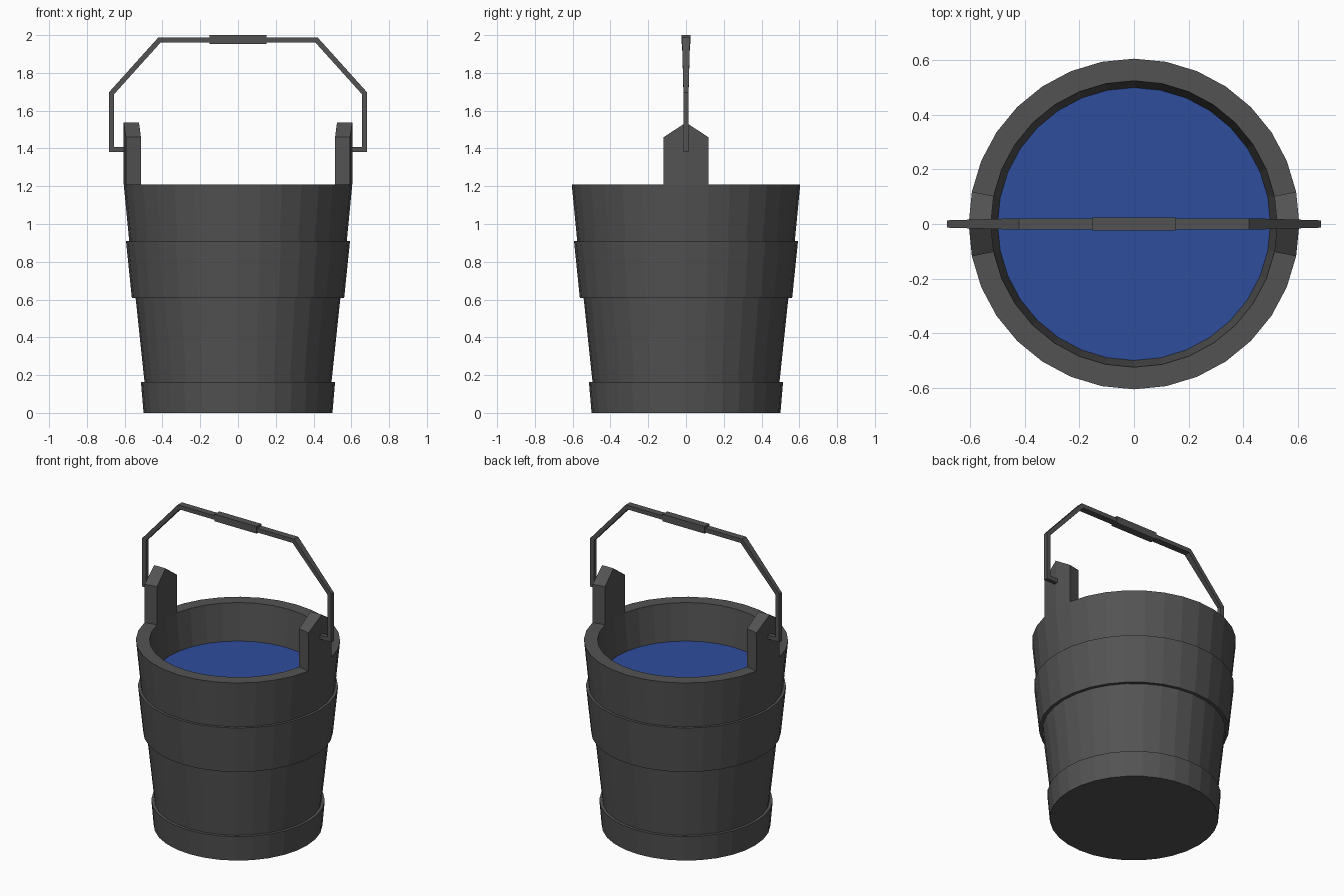
import bpy, bmesh, math
from mathutils import Vector

if "Cube" in bpy.data.objects:
    bpy.data.objects.remove(bpy.data.objects["Cube"], do_unlink=True)

SIDES = 32


def material(name, rgb):
    m = bpy.data.materials.new(name)
    m.use_nodes = True
    m.diffuse_color = (*rgb, 1)
    bsdf = m.node_tree.nodes["Principled BSDF"]
    bsdf.inputs["Base Color"].default_value = (*rgb, 1)
    bsdf.inputs["Roughness"].default_value = 0.8
    return m


GREY = material("dark grey", (0.086, 0.086, 0.086))
BLUE = material("water blue", (0.028, 0.075, 0.335))


def finish(name, bm, mat):
    bmesh.ops.recalc_face_normals(bm, faces=bm.faces)
    me = bpy.data.meshes.new(name)
    bm.to_mesh(me)
    bm.free()
    me.materials.append(mat)
    ob = bpy.data.objects.new(name, me)
    bpy.context.collection.objects.link(ob)
    return ob


def ring(bm, r, z):
    return [bm.verts.new((r * math.cos(2 * math.pi * i / SIDES),
                          r * math.sin(2 * math.pi * i / SIDES), z)) for i in range(SIDES)]


def bridge(bm, a, b):
    n = len(a)
    for i in range(n):
        j = (i + 1) % n
        bm.faces.new((a[i], a[j], b[j], b[i]))


# Bucket wall: outer profile with stepped hoops, rim, inner wall and floor
profile = [(0.50, 0), (0.514, 0.163), (0.495, 0.163), (0.542, 0.608), (0.562, 0.608),
           (0.593, 0.91), (0.576, 0.91), (0.605, 1.21), (0.524, 1.21), (0.405, 0.06)]
bm = bmesh.new()
rings = [ring(bm, r, z) for r, z in profile]
for a, b in zip(rings, rings[1:]):
    bridge(bm, a, b)
bm.faces.new(rings[0])
bm.faces.new(rings[-1])
finish("bucket", bm, GREY)

# Water surface
bm = bmesh.new()
bm.faces.new(ring(bm, 0.4995, 0.97))
water = finish("water", bm, BLUE)
if water.data.polygons[0].normal.z < 0:
    water.data.flip_normals()


# Pointed ears: two wall segments carried up above the rim
def ear(name, side):
    bm = bmesh.new()
    loops = []
    for k, top in ((-1, 1.46), (0, 1.537), (1, 1.46)):
        a = k * 2 * math.pi / SIDES
        loops.append([bm.verts.new((side * r * math.cos(a), r * math.sin(a), z))
                      for r, z in ((0.605, 1.21), (0.605, top), (0.524, top), (0.524, 1.21))])
    for a, b in zip(loops, loops[1:]):
        bridge(bm, a, b)
    bm.faces.new(loops[0])
    bm.faces.new(loops[-1])
    finish(name, bm, GREY)


ear("left_ear", 1)
ear("right_ear", -1)

# Handle: mitred square bar along a path of (x, z, half depth in y)
half = [(0.59, 1.395, 0.0135), (0.670, 1.395, 0.0135), (0.670, 1.692, 0.0135), (0.415, 1.975, 0.021)]
path = half + [(-x, z, d) for x, z, d in reversed(half)]
T = 0.0135
bm = bmesh.new()
loops = []
for i, (x, z, d) in enumerate(path):
    p = Vector((x, z))
    t0 = p - Vector(path[i - 1][:2]) if i else Vector(path[1][:2]) - p
    t1 = Vector(path[i + 1][:2]) - p if i < len(path) - 1 else t0
    n0, n1 = (Vector((-t.y, t.x)).normalized() for t in (t0, t1))
    off = (n0 + n1) * (T / (1 + n0.dot(n1)))
    loops.append([bm.verts.new((x + s * off.x, w * d, z + s * off.y))
                  for s, w in ((1, 1), (1, -1), (-1, -1), (-1, 1))])
for a, b in zip(loops, loops[1:]):
    bridge(bm, a, b)
bm.faces.new(loops[0])
bm.faces.new(loops[-1])
finish("handle", bm, GREY)

# Grip block in the middle of the handle
bm = bmesh.new()
bmesh.ops.create_cube(bm, size=1)
bmesh.ops.scale(bm, vec=(0.304, 0.048, 0.046), verts=bm.verts)
bmesh.ops.translate(bm, vec=(0, 0, 1.977), verts=bm.verts)
finish("grip", bm, GREY)
